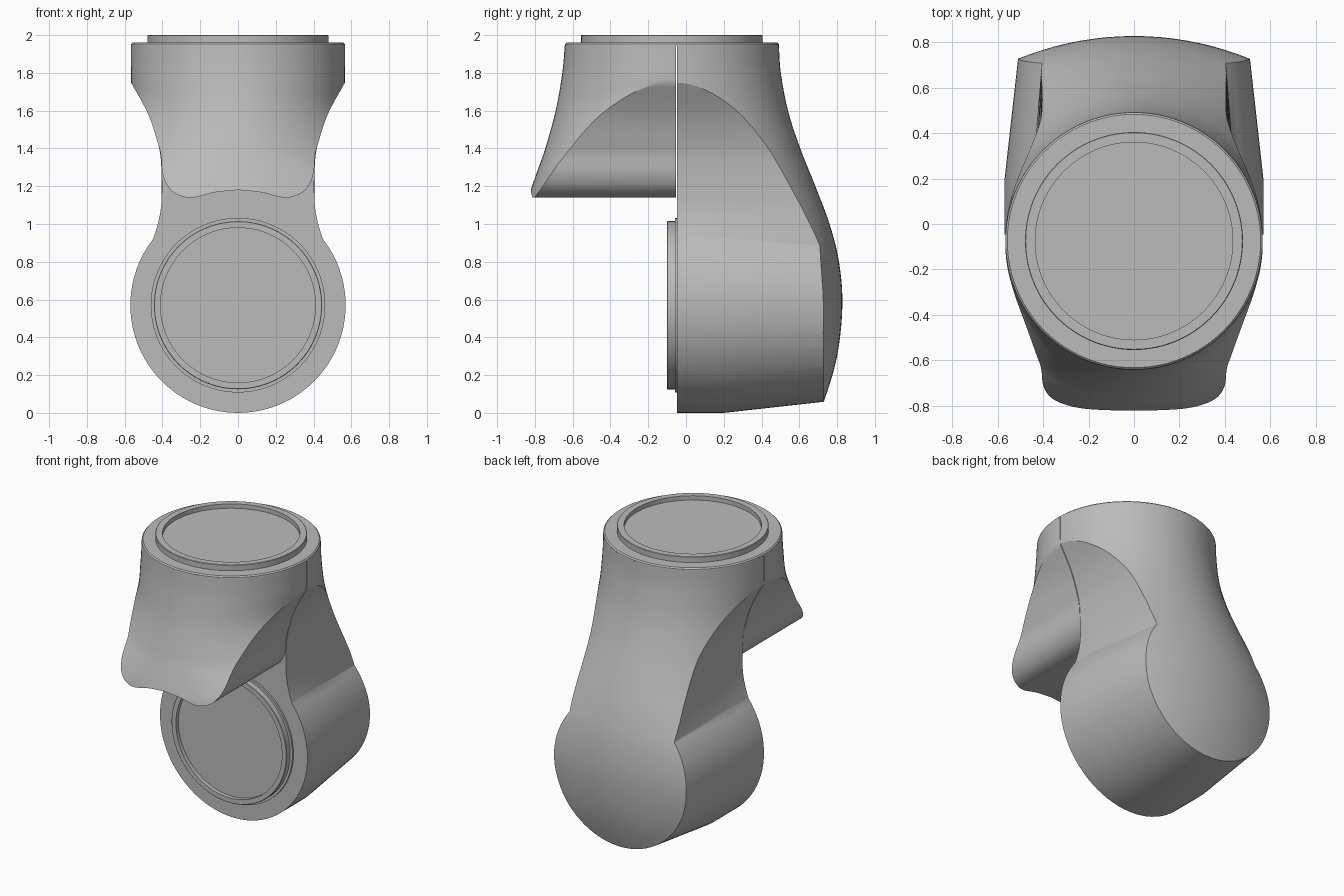
import bpy, bmesh
from math import sin, cos, acos, pi, radians
from mathutils import Matrix

if "Cube" in bpy.data.objects:
    bpy.data.objects.remove(bpy.data.objects["Cube"], do_unlink=True)

grey = bpy.data.materials.new("satin_grey")
grey.use_nodes = True
COLOR = (0.5, 0.5, 0.5, 1)
grey.diffuse_color = COLOR
grey.node_tree.nodes["Principled BSDF"].inputs["Base Color"].default_value = COLOR


def spline(keys, steps):
    """Smooth curve through the key points (Catmull-Rom)."""
    out = []
    for i in range(len(keys) - 1):
        p0, p1 = keys[max(i - 1, 0)], keys[i]
        p2, p3 = keys[i + 1], keys[min(i + 2, len(keys) - 1)]
        for s in range(steps):
            t = s / steps
            out.append(tuple(
                b + t * (c - a) / 2 + t * t * (a - 2.5 * b + 2 * c - d / 2)
                + t ** 3 * (1.5 * (b - c) + (d - a) / 2)
                for a, b, c, d in zip(p0, p1, p2, p3)))
    return out + [tuple(keys[-1])]


def loft(name, loops):
    """Closed solid through a series of equal loops, capped at both ends."""
    bm = bmesh.new()
    rings = [[bm.verts.new(p) for p in loop] for loop in loops]
    n = len(rings[0])
    for a, b in zip(rings, rings[1:]):
        for i in range(n):
            j = (i + 1) % n
            bm.faces.new((a[i], a[j], b[j], b[i]))
    bm.faces.new(rings[0])
    bm.faces.new(rings[-1])
    bmesh.ops.recalc_face_normals(bm, faces=bm.faces)
    mesh = bpy.data.meshes.new(name)
    bm.to_mesh(mesh)
    bm.free()
    mesh.materials.append(grey)
    ob = bpy.data.objects.new(name, mesh)
    bpy.context.collection.objects.link(ob)
    return ob


def select(ob):
    bpy.ops.object.select_all(action='DESELECT')
    ob.select_set(True)
    bpy.context.view_layer.objects.active = ob


def smooth(ob):
    select(ob)
    bpy.ops.object.shade_smooth_by_angle(angle=radians(28))


def bulge(name, keys, end, side, seg=56):
    """Stack of circular arcs; each key is height, reach and arc radius."""
    loops = []
    for z, reach, r in spline(keys, 5):
        c = reach - r
        phi = acos((end - c) / r)
        angles = [phi * (2 * i / seg - 1) for i in range(seg + 1)]
        loops.append([(r * sin(a), side * (c + r * cos(a)), z) for a in angles])
    return loft(name, loops)


def mirrored(half, y):
    """Full outline in the xz plane from its right half, top to bottom."""
    left = [(-x, z) for x, z in reversed(half) if x > 1e-5]
    return [(x, y, z) for x, z in half + left]


def keep_inside(ob, cutter):
    cutter.hide_render = True
    mod = ob.modifiers.new("outline", 'BOOLEAN')
    mod.operation = 'INTERSECT'
    mod.solver = 'EXACT'
    mod.object = cutter
    select(ob)
    bpy.ops.object.modifier_apply(modifier=mod.name)
    bpy.data.objects.remove(cutter, do_unlink=True)
    smooth(ob)


def turned(name, profile, matrix, seg=96):
    """Solid of revolution from radius and height pairs."""
    loops = [[(r * cos(2 * pi * i / seg), r * sin(2 * pi * i / seg), h)
              for i in range(seg)] for r, h in profile]
    ob = loft(name, loops)
    ob.data.transform(matrix)
    smooth(ob)
    return ob


# Shared flare that narrows from the collar to the neck
FLARE = [(.72, 2.05), (.65, 1.9), (.567, 1.75), (.475, 1.58), (.422, 1.42)]
HUB_Z = .57


def housing_outline(r, y):
    keys = FLARE + [(.406, 1.3), (.405, 1.12), (max(.4, .422 * r / .57), 1.01)]
    start = radians(38)
    arc = [(r * cos(a), HUB_Z + r * sin(a))
           for a in (start - (start + pi / 2) * i / 28 for i in range(29))]
    half = spline(keys + arc[:1], 5) + arc[1:]
    return mirrored(half, y)


# Rear housing: bulging back trimmed to a neck and round hub
rear = bulge("rear_housing", [
    (-.1, .66, 1.35), (.06, .73, 1.35), (.3, .8, 1.35), (.57, .828, 1.35),
    (.8, .81, 1.14), (1, .76, .85), (1.2, .685, .68), (1.4, .605, .6),
    (1.6, .54, .567), (1.8, .502, .567), (1.945, .492, .567)], -.047, 1)
keep_inside(rear, loft("rear_cutter", [
    housing_outline(.57, -.2), housing_outline(.57, .2), housing_outline(.492, .9)]))

# Front cowl: shorter flared cover with a wavy lower edge
cowl = bulge("front_cowl", [
    (1.05, .845, 1.5), (1.14, .832, 1.35), (1.2, .815, 1.25), (1.3, .78, .95),
    (1.4, .745, .72), (1.6, .69, .575), (1.8, .655, .567), (1.945, .642, .567)],
    .053, -1)
cowl_half = spline(FLARE + [(.408, 1.36), (.4, 1.27), (.372, 1.2), (.32, 1.155),
                            (.24, 1.14), (.12, 1.168), (0, 1.18)], 5)
keep_inside(cowl, loft("cowl_cutter", [mirrored(cowl_half, .2), mirrored(cowl_half, -.95)]))

# Top collar with a raised, recessed coupling ring
top = Matrix.Translation((0, -.075, 0))
turned("top_collar", [(.567, 1.945), (.566, 1.952), (.558, 1.96), (.3, 1.96)], top)
turned("top_coupling", [(.48, 1.95), (.48, 1.997), (.477, 2), (.435, 2),
                        (.435, 1.97), (.1, 1.97)], top)

# Front coupling on the hub face
front = Matrix.Translation((0, -.047, HUB_Z)) @ Matrix.Rotation(pi / 2, 4, 'X')
turned("hub_flange", [(.462, -.02), (.462, .012), (.3, .012)], front)
turned("hub_coupling", [(.445, 0), (.445, .05), (.442, .053), (.41, .053),
                        (.41, .025), (.1, .025)], front)
